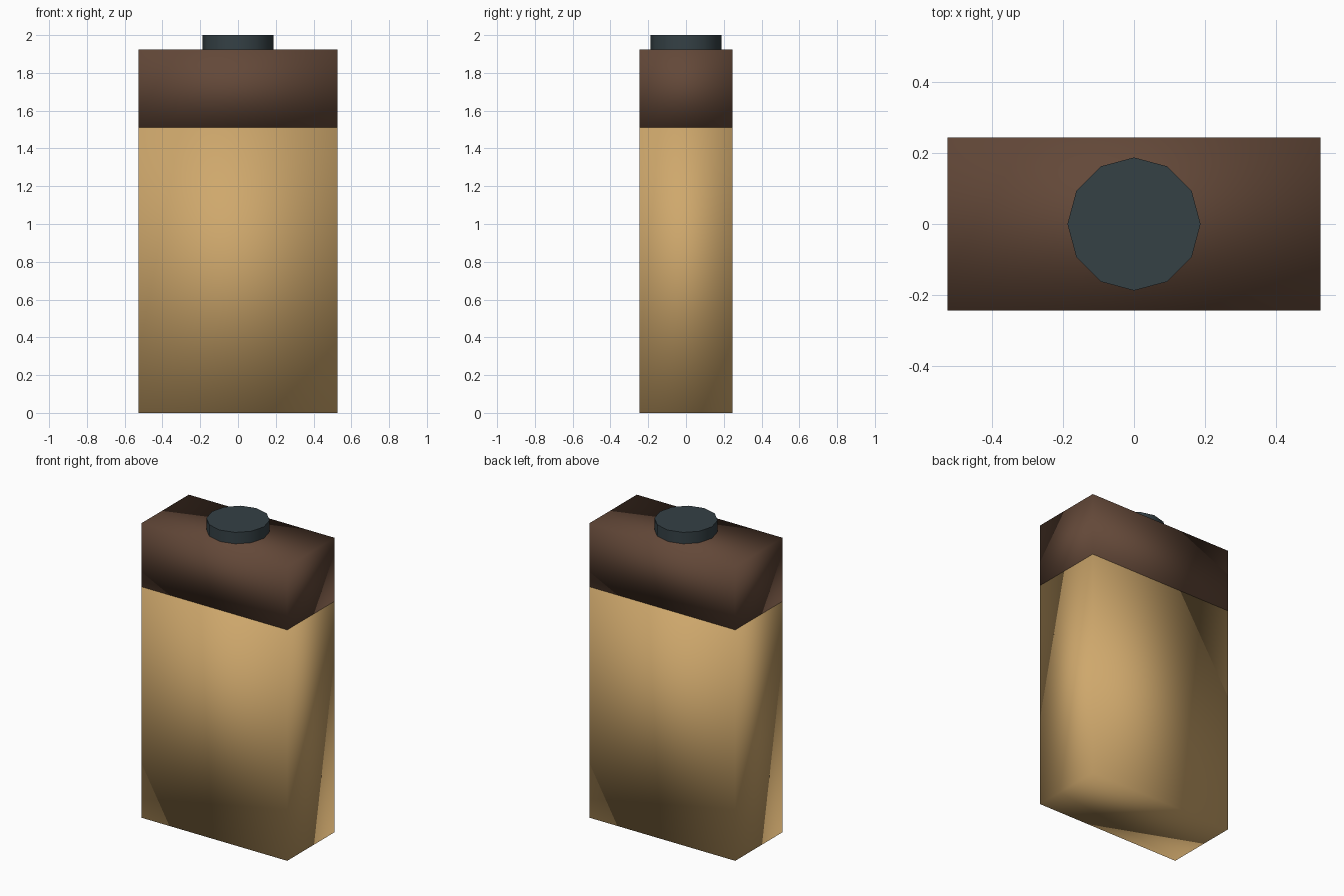
import bpy, math

if "Cube" in bpy.data.objects:
    bpy.data.objects.remove(bpy.data.objects["Cube"])


def paint(obj, name, color):
    mat = bpy.data.materials.new(name)
    mat.diffuse_color = (*color, 1)
    mat.use_nodes = True
    mat.node_tree.nodes["Principled BSDF"].inputs["Base Color"].default_value = mat.diffuse_color
    obj.data.materials.append(mat)


def box(name, width, depth, z0, z1, color):
    bpy.ops.mesh.primitive_cube_add(size=1, location=(0, 0, (z0 + z1) / 2))
    obj = bpy.context.object
    obj.name = name
    obj.scale = (width, depth, z1 - z0)
    bpy.ops.object.transform_apply(location=False, rotation=False, scale=True)
    bpy.ops.object.shade_smooth()  # soft gradients across the faces
    paint(obj, name + "_colour", color)
    return obj


# Tall tan body with a flush brown band on top
box("body", 1.055, 0.49, 0, 1.51, (0.62, 0.39, 0.15))
box("upper_band", 1.055, 0.49, 1.51, 1.925, (0.125, 0.065, 0.04))

# Twelve-sided cap
bpy.ops.mesh.primitive_cylinder_add(vertices=12, radius=0.188, depth=0.075,
                                    location=(0, 0, 1.9625))
cap = bpy.context.object
cap.name = "cap"
bpy.ops.object.shade_smooth_by_angle(angle=math.radians(40))
paint(cap, "cap_colour", (0.035, 0.052, 0.06))
